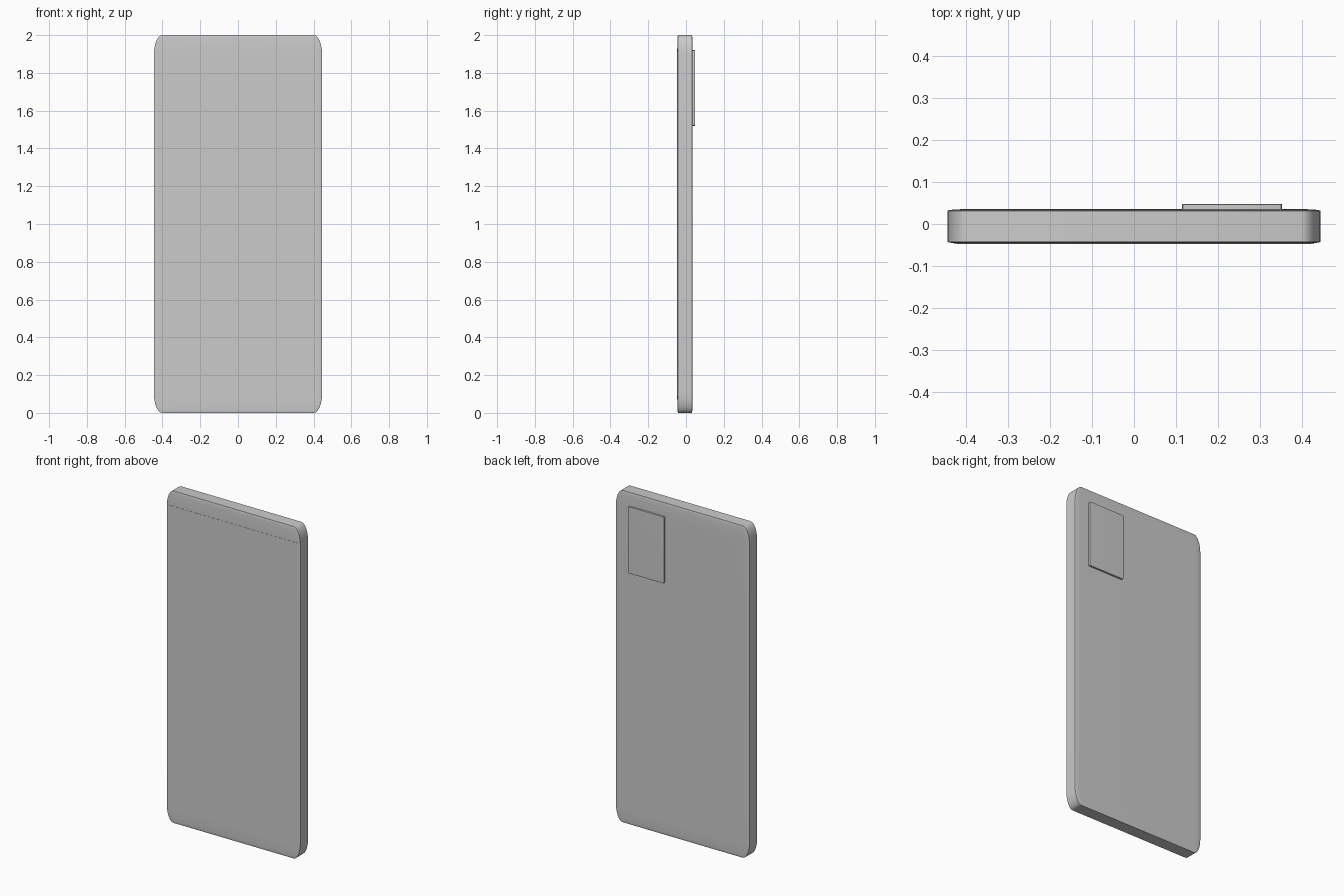
import bpy, bmesh
from mathutils import Vector

if "Cube" in bpy.data.objects:
    bpy.data.objects.remove(bpy.data.objects["Cube"])


def rounded_slab(name, lo, hi, bevel, segments):
    """Cube with all edges rounded, then stretched, so the rounding stretches too."""
    lo, hi = Vector(lo), Vector(hi)
    size, mid = hi - lo, (hi + lo) / 2
    bm = bmesh.new()
    bmesh.ops.create_cube(bm, size=1)
    if bevel:
        bmesh.ops.bevel(bm, geom=bm.edges[:], offset=bevel, segments=segments,
                        profile=0.5, affect='EDGES', clamp_overlap=True)
    bmesh.ops.scale(bm, vec=size, verts=bm.verts)
    bmesh.ops.translate(bm, vec=mid, verts=bm.verts)
    bmesh.ops.recalc_face_normals(bm, faces=bm.faces)
    mesh = bpy.data.meshes.new(name)
    bm.to_mesh(mesh)
    bm.free()
    obj = bpy.data.objects.new(name, mesh)
    bpy.context.collection.objects.link(obj)
    bpy.ops.object.select_all(action='DESELECT')
    obj.select_set(True)
    bpy.context.view_layer.objects.active = obj
    bpy.ops.object.shade_smooth_by_angle()
    return obj


# Main body, with softly rounded corners
rounded_slab("body", (-0.445, -0.0465, 0), (0.445, 0.0355, 2), 0.05, 6)

# Screen, just proud of the front face
rounded_slab("screen", (-0.43, -0.0475, 0.09), (0.43, -0.04, 1.91), 0, 1)

# Raised camera plate on the back
rounded_slab("camera_plate", (0.115, 0.025, 1.52), (0.353, 0.0475, 1.92), 0.02, 3)
